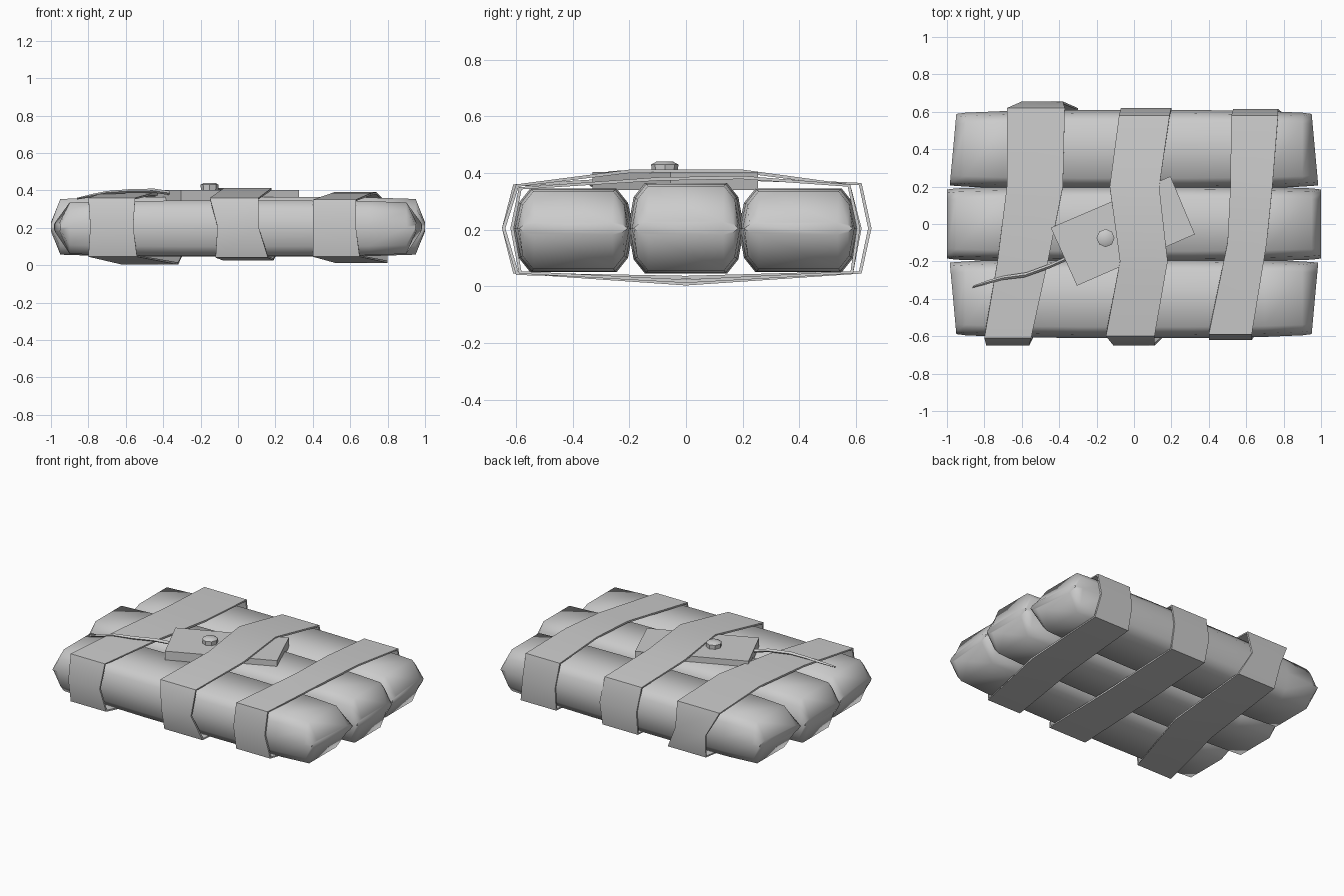
import bpy, math
from mathutils import Vector

if "Cube" in bpy.data.objects:
    bpy.data.objects.remove(bpy.data.objects["Cube"])


def make(name, verts, faces, angle=50):
    mesh = bpy.data.meshes.new(name)
    mesh.from_pydata(verts, [], faces)
    mesh.validate()
    ob = bpy.data.objects.new(name, mesh)
    bpy.context.collection.objects.link(ob)
    bpy.ops.object.select_all(action='DESELECT')
    ob.select_set(True)
    bpy.context.view_layer.objects.active = ob
    bpy.ops.object.mode_set(mode='EDIT')
    bpy.ops.mesh.select_all(action='SELECT')
    bpy.ops.mesh.remove_doubles(threshold=0.0005)
    bpy.ops.mesh.normals_make_consistent(inside=False)
    bpy.ops.object.mode_set(mode='OBJECT')
    bpy.ops.object.shade_smooth_by_angle(angle=math.radians(angle))
    return ob


def loft(name, rings, cap=True, close=False, angle=50):
    n = len(rings[0])
    verts = [v for r in rings for v in r]
    count = len(rings)
    faces = []
    for i in range(count if close else count - 1):
        a, b = i * n, ((i + 1) % count) * n
        for j in range(n):
            k = (j + 1) % n
            faces.append((a + j, a + k, b + k, b + j))
    if cap:
        faces += [tuple(range(n)), tuple(range((count - 1) * n, count * n))]
    return make(name, verts, faces, angle)


def block(name, y0, y1, z0, z1, tip0, tip1, shoulder, bevel=0.06):
    """Soft bar along x; each end closes to a ridge at mid height."""
    zm = 0.205
    sec = [(y0, zm), (y0 + .02, z1 - .05), (y0 + bevel, z1), (y1 - bevel, z1), (y1 - .02, z1 - .05),
           (y1, zm), (y1 - .02, z0 + .05), (y1 - bevel, z0), (y0 + bevel, z0), (y0 + .02, z0 + .05)]
    yc = (y0 + y1) / 2

    def ring(x, sy, sz):
        return [(x, yc + (y - yc) * sy, zm + (z - zm) * sz) for y, z in sec]

    def tip(s):
        out = []
        for y, z in sec:
            t = (y - y0) / (y1 - y0)
            out.append((s * (tip0 + (tip1 - tip0) * t), yc + (y - yc) * .9, zm + (z - zm) * .15))
        return out
    rings = [tip(-1), ring(-shoulder, .93, .93), ring(-.7, .97, .98), ring(-.3, 1, 1),
             ring(.3, 1, 1), ring(.7, .97, .98), ring(shoulder, .93, .93), tip(1)]
    return loft(name, rings, angle=60)


# three wrapped bars
block("middle_bar", -.205, .205, .045, .365, 1.0, 1.0, .95)
block("back_bar", .185, .61, .05, .345, .985, .95, .9)
block("front_bar", -.61, -.185, .05, .345, .95, .985, .9)


def strap(name, stations):
    """Closed band around the bars: (y, z, left x, right x) per station."""
    rings = []
    for y, z, a, b in stations:
        d = Vector((0, y * .3, z - .205)).normalized() * .012
        rings.append([(a, y, z), (b, y, z), (b, y - d.y, z - d.z), (a, y - d.y, z - d.z)])
    return loft(name, rings, cap=False, close=True, angle=40)


# tape straps
strap("left_strap", [
    (-.61, .36, -.80, -.55), (-.2, .385, -.73, -.46), (.2, .385, -.68, -.38), (.62, .365, -.68, -.37),
    (.655, .205, -.60, -.38), (.62, .045, -.58, -.30), (0, .003, -.62, -.32), (-.61, .045, -.80, -.54),
    (-.65, .205, -.79, -.56)])
strap("middle_strap", [
    (-.6, .36, -.15, .11), (-.2, .412, -.075, .18), (.2, .412, -.13, .135), (.58, .36, -.08, .19),
    (.62, .205, -.07, .20), (.59, .045, -.06, .20), (0, .025, -.08, .19), (-.6, .04, -.12, .16),
    (-.65, .205, -.11, .11)])
strap("right_strap", [
    (-.59, .35, .40, .63), (-.1, .385, .50, .71), (.2, .39, .515, .74), (.58, .36, .52, .77),
    (.615, .205, .53, .77), (.59, .045, .54, .80), (0, .012, .52, .80), (-.59, .045, .40, .65),
    (-.62, .205, .40, .63)])

# detonator plate tucked under the middle strap
corners = [(-.445, -.02), (.195, .255), (.325, -.055), (-.305, -.33)]
loft("plate", [[(x, y, z) for x, y in corners] for z in (.34, .403)], angle=30)

# knob on the plate
loft("knob", [[(-.152 + r * math.cos(i * math.pi / 4), -.075 + r * math.sin(i * math.pi / 4), z)
               for i in range(8)] for r, z in ((.046, .395), (.048, .43), (.03, .44))], angle=40)

# thin tapering wire from the plate
path = [(-.36, -.185, .385, .014), (-.45, -.225, .398, .014), (-.58, -.272, .396, .013),
        (-.70, -.288, .388, .011), (-.78, -.31, .372, .011), (-.86, -.335, .356, .006)]
loft("wire", [[(x + r * .4 * math.cos(a), y + r * math.cos(a), z + r * .8 * math.sin(a))
               for a in (i * math.pi / 2 for i in range(4))] for x, y, z, r in path], angle=30)
